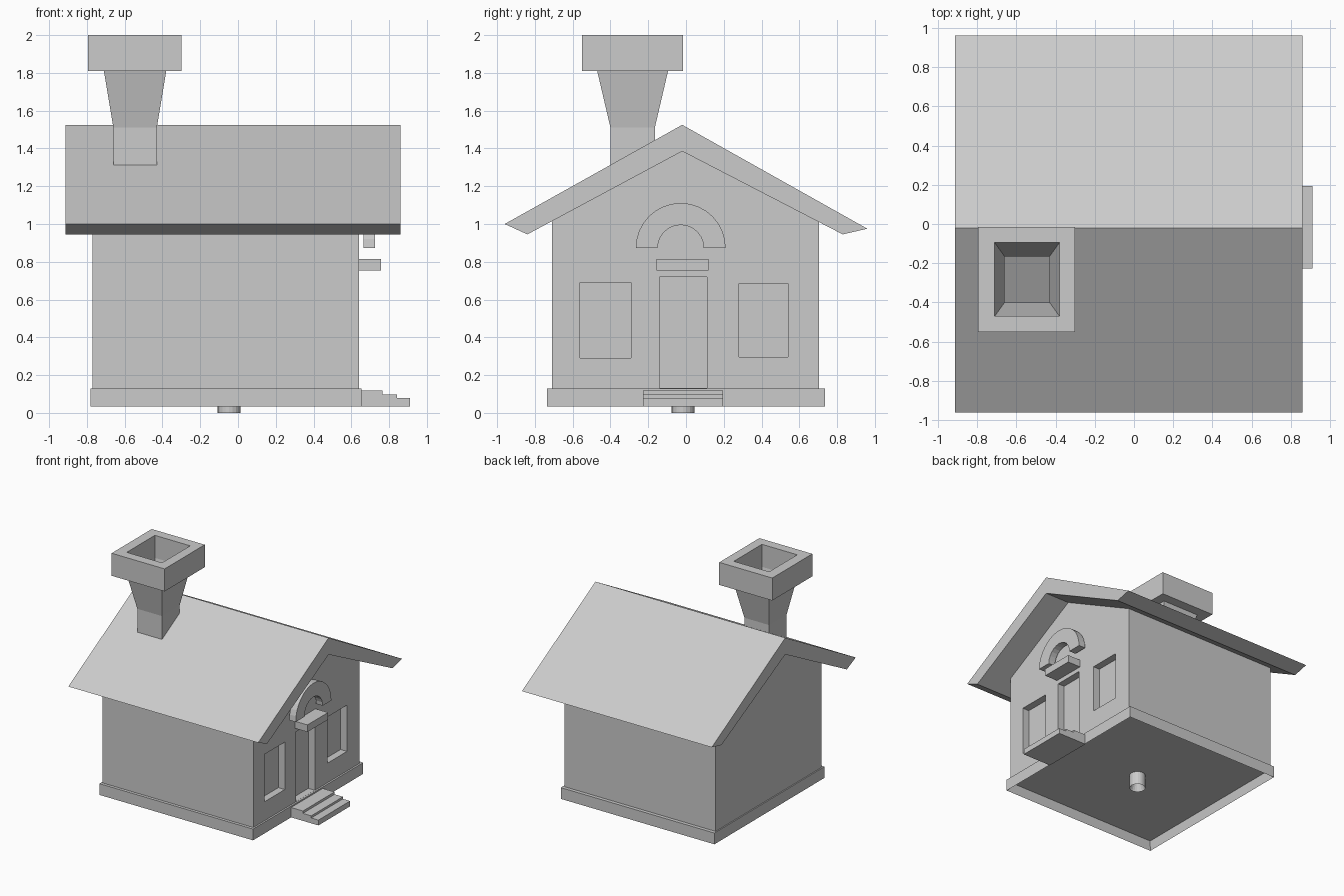
import bpy, bmesh, math
from mathutils import Vector

if "Cube" in bpy.data.objects:
    bpy.data.objects.remove(bpy.data.objects["Cube"])


def finish(name, bm):
    bmesh.ops.recalc_face_normals(bm, faces=bm.faces)
    mesh = bpy.data.meshes.new(name)
    bm.to_mesh(mesh)
    bm.free()
    obj = bpy.data.objects.new(name, mesh)
    bpy.context.collection.objects.link(obj)
    return obj


def prism(name, points, low, high, axis="x", recess=None):
    """Extrude a 2D outline: (y, z) along x, (x, z) along y or (x, y) along z.
    recess = (rim, depth) hollows the starting cap."""
    place = {"x": lambda p: (low, *p), "y": lambda p: (p[0], low, p[1]), "z": lambda p: (*p, low)}[axis]
    step = {"x": Vector((1, 0, 0)), "y": Vector((0, 1, 0)), "z": Vector((0, 0, 1))}[axis]
    bm = bmesh.new()
    start = bm.faces.new([bm.verts.new(place(p)) for p in points])
    n = len(points)
    lower = list(start.verts)
    upper = [bm.verts.new(v.co + step * (high - low)) for v in lower]
    for i in range(n):
        j = (i + 1) % n
        bm.faces.new((lower[i], lower[j], upper[j], upper[i]))
    bm.faces.new(upper)
    bmesh.ops.recalc_face_normals(bm, faces=bm.faces)
    if recess:
        bmesh.ops.inset_region(bm, faces=[start], thickness=recess[0])
        bmesh.ops.translate(bm, verts=list(start.verts), vec=step * recess[1])
    return finish(name, bm)


def rect(a0, a1, b0, b1):
    return [(a0, b0), (a1, b0), (a1, b1), (a0, b1)]


def arc(cy, cz, r, a0, a1, n):
    return [(cy + r * math.cos(a0 + (a1 - a0) * i / n),
             cz + r * math.sin(a0 + (a1 - a0) * i / n)) for i in range(n + 1)]


# Walls with gables
walls = prism("walls", [(-0.71, 0.12), (0.705, 0.12), (0.705, 1.01), (-0.02, 1.386), (-0.71, 1.028)],
              -0.77, 0.64)

# Recessed windows and doorway cut into the right gable
openings = {"left_window": (-0.56, -0.29, 0.29, 0.69),
            "right_window": (0.28, 0.54, 0.295, 0.685),
            "doorway": (-0.14, 0.11, 0.131, 0.72)}
bpy.context.view_layer.objects.active = walls
for name, r in openings.items():
    cutter = prism(name + "_cutter", rect(*r), 0.58, 0.8)
    cutter.hide_render = True
    mod = walls.modifiers.new(name, "BOOLEAN")
    mod.operation = "DIFFERENCE"
    mod.solver = "EXACT"
    mod.object = cutter
    bpy.ops.object.modifier_apply(modifier=mod.name)
    bpy.data.objects.remove(cutter)

# Plinth, hollow underneath
prism("plinth", rect(-0.78, 0.655, -0.735, 0.735), 0.035, 0.13, "z", (0.02, 0.075))

# Roof
prism("roof", [(-0.96, 1.0), (-0.02, 1.525), (0.96, 0.975), (0.83, 0.945), (-0.02, 1.385), (-0.84, 0.945)],
      -0.913, 0.86)

# Chimney: open flared flue rising into a hollow square cap
flue = (-0.66, -0.43, -0.40, -0.165)
mouth = (-0.71, -0.38, -0.47, -0.095)
cap = (-0.795, -0.30, -0.55, -0.015)
rings = [(flue, 1.30), (flue, 1.51), (mouth, 1.81), (cap, 1.81), (cap, 2.0), (mouth, 2.0), (mouth, 1.81)]
bm = bmesh.new()
loops = [[bm.verts.new((x, y, z)) for x, y in rect(*r)] for r, z in rings]
for a, b in zip(loops, loops[1:]):
    for i in range(4):
        j = (i + 1) % 4
        bm.faces.new((a[i], a[j], b[j], b[i]))
finish("chimney", bm)

# Lintel and arch over the door
prism("lintel", rect(-0.155, 0.12, 0.755, 0.815), 0.63, 0.757)
prism("door_arch", arc(-0.028, 0.873, 0.238, 0, math.pi, 16) + arc(-0.028, 0.873, 0.122, math.pi, 0, 12),
      0.665, 0.725)

# Entrance steps
prism("steps", [(0.65, 0.035), (0.91, 0.035), (0.91, 0.08), (0.843, 0.08), (0.843, 0.098),
                (0.765, 0.098), (0.765, 0.118), (0.65, 0.118)], -0.227, 0.195, "y")

# Mounting peg with a blind hole
prism("peg", arc(-0.047, -0.015, 0.061, 0, math.tau * 19 / 20, 19), 0.0, 0.115, "z", (0.03, 0.08))
